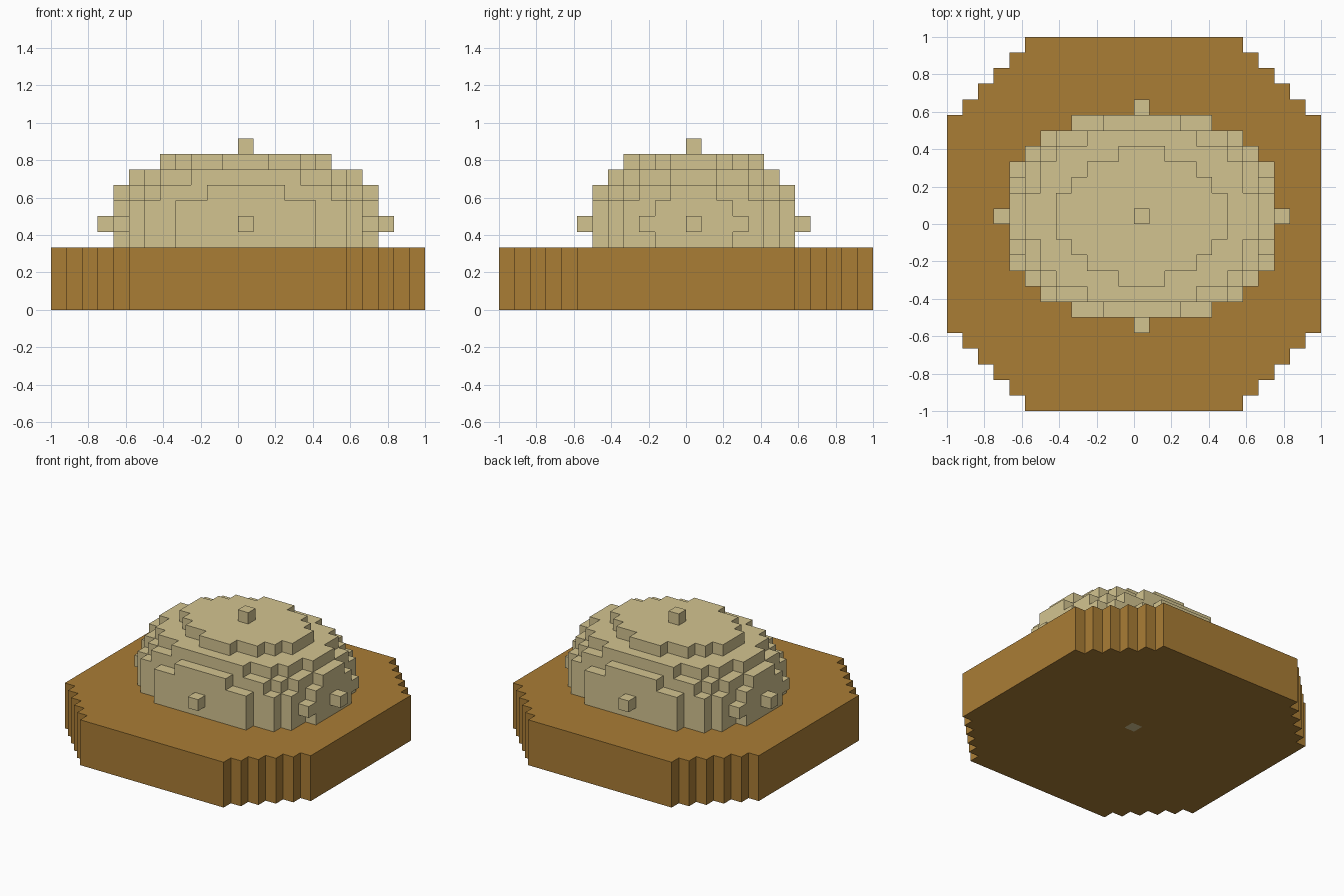
import bpy, bmesh, math
from mathutils import Vector

if "Cube" in bpy.data.objects:
    bpy.data.objects.remove(bpy.data.objects["Cube"])

V = 1 / 12  # block size

# Stepped octagonal slab, four blocks thick
slab = set()
for i in range(-12, 12):
    for j in range(-12, 12):
        a, b = max(i, -i - 1), max(j, -j - 1)
        if a + b <= 17:
            slab |= {(i, j, k) for k in range(4)}

# Blocky ellipsoid, sunk halfway into the slab
dome = {(i, j, k)
        for i in range(-9, 10) for j in range(-7, 8) for k in range(11)
        if (i / 9) ** 2 + (j / 7) ** 2 + ((k - 5) / 5) ** 2 <= 1.0001}
slab -= dome
solid = slab | dome


def block_mesh(name, cells, colour):
    """Make the exposed faces of a set of blocks and merge flat regions."""
    bm = bmesh.new()
    for c in sorted(cells):
        for axis in range(3):
            for side in (-1, 1):
                n = list(c)
                n[axis] += side
                if tuple(n) in solid:
                    continue
                u, w = (axis + 1) % 3, (axis + 2) % 3
                quad = [(0, 0), (1, 0), (1, 1), (0, 1)][::side]
                verts = []
                for du, dw in quad:
                    p = Vector(c)
                    p[axis] += side > 0
                    p[u] += du
                    p[w] += dw
                    verts.append(bm.verts.new(p * V))
                bm.faces.new(verts)
    bmesh.ops.remove_doubles(bm, verts=bm.verts[:], dist=1e-4)
    bmesh.ops.dissolve_limit(bm, angle_limit=math.radians(1),
                             verts=bm.verts[:], edges=bm.edges[:])
    me = bpy.data.meshes.new(name)
    bm.to_mesh(me)
    bm.free()
    mat = bpy.data.materials.new(name + "_colour")
    mat.diffuse_color = colour
    mat.use_nodes = True
    mat.node_tree.nodes["Principled BSDF"].inputs["Base Color"].default_value = mat.diffuse_color
    me.materials.append(mat)
    ob = bpy.data.objects.new(name, me)
    bpy.context.collection.objects.link(ob)
    return ob


block_mesh("base_slab", slab, (0.40, 0.205, 0.036, 1))
block_mesh("dome", dome, (0.65, 0.55, 0.28, 1))
